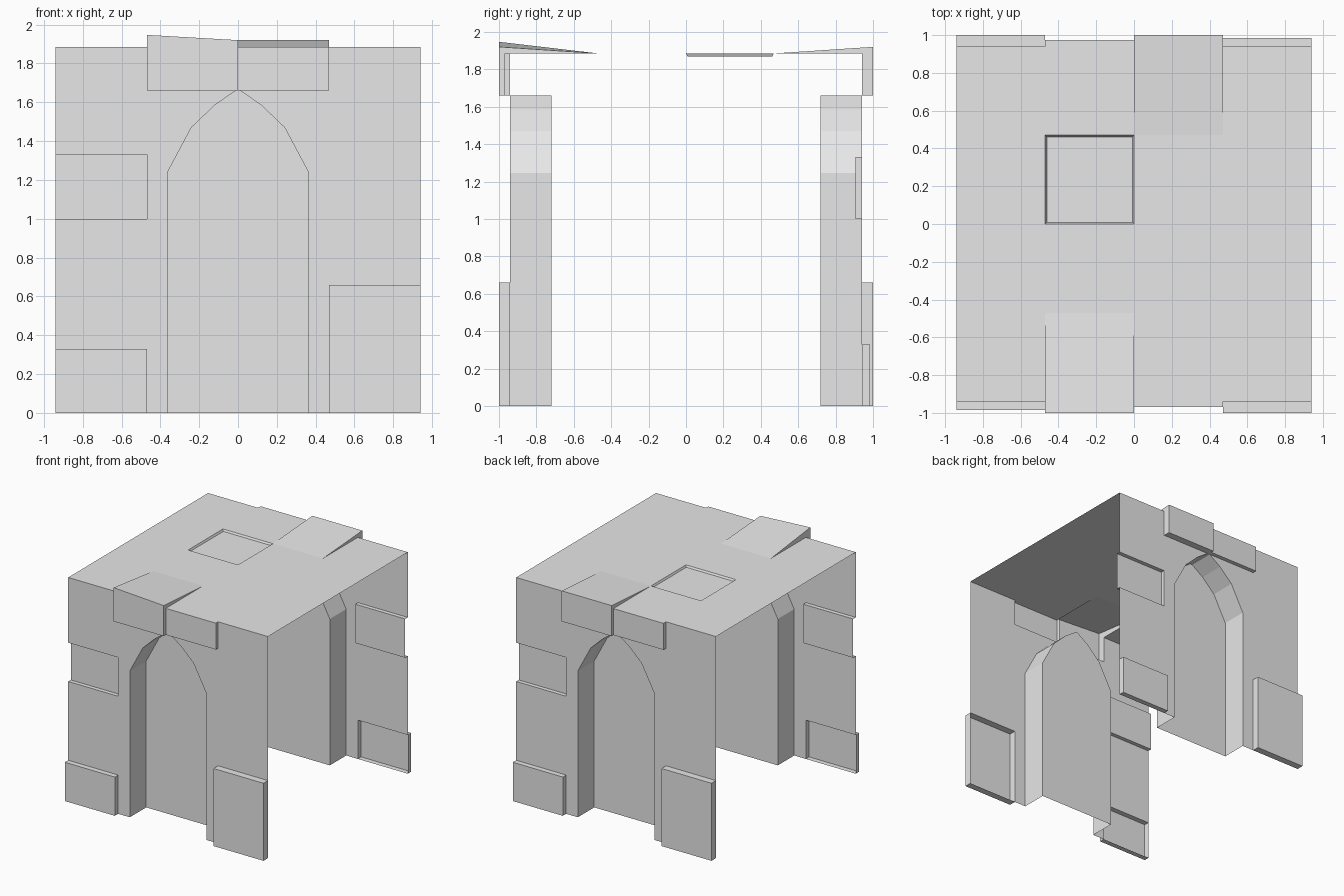
import bpy, bmesh
from mathutils import Vector, Matrix

if "Cube" in bpy.data.objects:
    bpy.data.objects.remove(bpy.data.objects["Cube"], do_unlink=True)

W, T, H, D = 0.94, 0.47, 1.885, 0.94     # half width, block size, roof height, wall depth
SPRING = 1.66                            # underside of the lintel stones
OPENING = 0.72                           # depth of the arch panel

stone = bpy.data.materials.new("grey_stone")
stone.use_nodes = True
stone.diffuse_color = (0.8, 0.8, 0.8, 1)
stone.node_tree.nodes["Principled BSDF"].inputs["Base Color"].default_value = (0.8, 0.8, 0.8, 1)


def face(bm, pts, out):
    """Add a face whose normal points along out."""
    f = bm.faces.new([bm.verts.new(p) for p in pts])
    f.normal_update()
    if f.normal.dot(Vector(out)) < 0:
        f.normal_flip()


def finish(bm, name, turned=False):
    bmesh.ops.remove_doubles(bm, verts=bm.verts, dist=0.0005)
    if turned:
        bmesh.ops.rotate(bm, verts=bm.verts, matrix=Matrix.Rotation(3.14159265, 3, 'Z'))
    mesh = bpy.data.meshes.new(name)
    bm.to_mesh(mesh)
    bm.free()
    mesh.materials.append(stone)
    bpy.context.collection.objects.link(bpy.data.objects.new(name, mesh))


def block(bm, x0, x1, z0, z1, push=0, skip=()):
    """Wall stone pushed out (positive) or in (negative) from the wall plane."""
    y = -D - push
    face(bm, [(x0, y, z0), (x1, y, z0), (x1, y, z1), (x0, y, z1)], (0, -1, 0))
    if not push:
        return
    s = 1 if push > 0 else -1
    for key, x, sx in (("left", x0, -s), ("right", x1, s)):
        if key not in skip:
            face(bm, [(x, -D, z0), (x, y, z0), (x, y, z1), (x, -D, z1)], (sx, 0, 0))
    for key, z, sz in (("bottom", z0, -s), ("top", z1, s)):
        if key not in skip:
            face(bm, [(x0, -D, z), (x1, -D, z), (x1, y, z), (x0, y, z)], (0, 0, sz))


def wall(name, turned, flat_push):
    bm = bmesh.new()
    # Corner stones, one column on each side
    block(bm, -W, -T, 0, 0.33, 0.045)
    block(bm, -W, -T, 0.33, 1.0)
    block(bm, -W, -T, 1.0, 1.33, -0.035, skip=("left",))
    block(bm, -W, -T, 1.33, H)
    block(bm, T, W, 0, 0.66, 0.06)
    block(bm, T, W, 0.66, H)
    # Two lintel stones over the arch
    block(bm, -T, 0, SPRING, H, 0.06, skip=("top",))
    block(bm, 0, T, SPRING, H, flat_push)
    # Arch surround, jambs and sunken panel
    half = [(0.36, 0), (0.36, 1.245), (0.24, 1.47), (0.12, 1.585), (0.012, SPRING)]
    for s in (-1, 1):
        ring = [(s * x, -D, z) for x, z in half]
        face(bm, ring + [(s * T, -D, SPRING), (s * T, -D, 0)], (0, -1, 0))
    outline = half + [(-x, z) for x, z in reversed(half)]
    for (xa, za), (xb, zb) in zip(outline, outline[1:]):
        face(bm, [(xa, -D, za), (xb, -D, zb), (xb, -OPENING, zb), (xa, -OPENING, za)],
             (-(xa + xb), 0, -abs(zb - za) * 0.1 - 0.01))
    face(bm, [(x, -OPENING, z) for x, z in outline], (0, -1, 0))
    finish(bm, name, turned)


def raised_slab(name, turned, h_left, h_right):
    """Tilted roof slab rising towards the wall above a lintel stone."""
    bm = bmesh.new()
    lo_l, lo_r = (-T, -1, H), (0, -1, H)
    hi_l, hi_r = (-T, -1, h_left), (0, -1, h_right)
    end_l, end_r = (-T, -T, H), (0, -T, H)
    face(bm, [lo_l, lo_r, hi_r, hi_l], (0, -1, 0))
    face(bm, [lo_l, hi_l, end_l], (-1, 0, 0))
    face(bm, [lo_r, hi_r, end_r], (1, 0, 0))
    face(bm, [hi_l, hi_r, end_r, end_l], (0, 0, 1))
    finish(bm, name, turned)


wall("front_wall", False, 0.03)
wall("back_wall", True, 0.035)
raised_slab("front_roof_slab", False, 1.947, 1.92)
raised_slab("back_roof_slab", True, 1.92, 1.92)

# Roof sheet with openings for the slabs and the sunken tile
bm = bmesh.new()
grid = [-W, -T, 0, T, W]
for i in range(4):
    for j in range(4):
        if (i, j) in ((1, 0), (2, 3), (1, 2)):
            continue
        x0, x1, y0, y1 = grid[i], grid[i + 1], grid[j], grid[j + 1]
        face(bm, [(x0, y0, H), (x1, y0, H), (x1, y1, H), (x0, y1, H)], (0, 0, 1))
finish(bm, "roof")

# Sunken tile with slightly sloping sides
bm = bmesh.new()
corners = [(-T, 0), (0, 0), (0, T), (-T, T)]
c = Vector((-T / 2, T / 2, H))
rim = [Vector((x, y, H)) for x, y in corners]
base = [c + (p - c) * 0.965 - Vector((0, 0, 0.016)) for p in rim]
face(bm, base, (0, 0, 1))
for k in range(4):
    n = (k + 1) % 4
    face(bm, [rim[k], rim[n], base[n], base[k]], (0, 0, 1))
finish(bm, "sunken_roof_tile")
